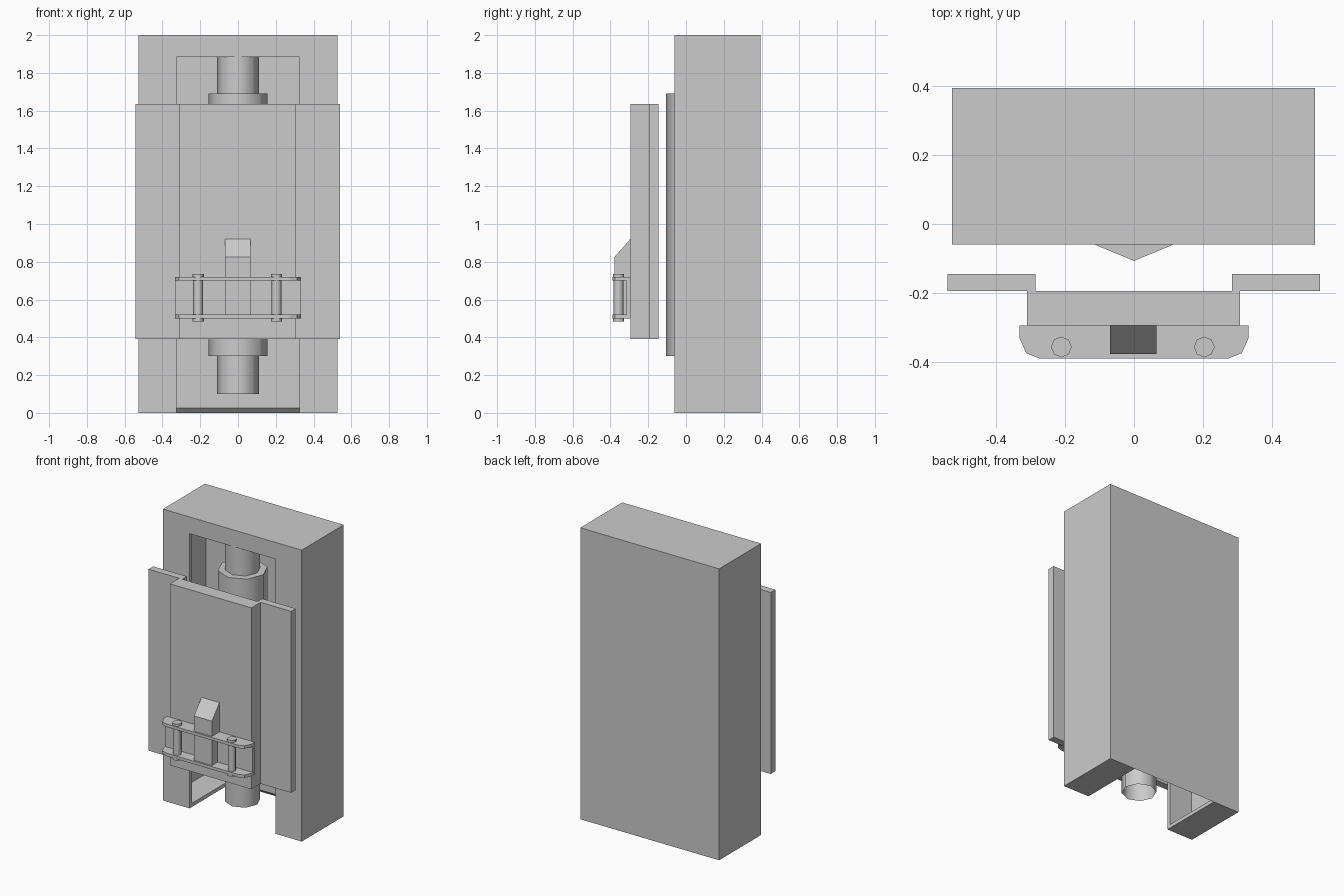
import bpy
import bmesh
from math import radians
from mathutils import Vector

if "Cube" in bpy.data.objects:
    bpy.data.objects.remove(bpy.data.objects["Cube"])

grey = bpy.data.materials.new("plain_grey")
grey.use_nodes = True
grey.diffuse_color = (0.6, 0.6, 0.6, 1)
grey.node_tree.nodes["Principled BSDF"].inputs["Base Color"].default_value = (0.6, 0.6, 0.6, 1)


def finish(name, bm):
    bmesh.ops.recalc_face_normals(bm, faces=bm.faces)
    mesh = bpy.data.meshes.new(name)
    bm.to_mesh(mesh)
    bm.free()
    mesh.materials.append(grey)
    obj = bpy.data.objects.new(name, mesh)
    bpy.context.collection.objects.link(obj)
    return obj


def prism(name, points, axis, lo, hi):
    """Extrude a 2D outline along x (outline in y, z) or z (outline in x, y)."""
    bm = bmesh.new()
    if axis == "x":
        verts = [bm.verts.new((lo, a, b)) for a, b in points]
        step = Vector((hi - lo, 0, 0))
    else:
        verts = [bm.verts.new((a, b, lo)) for a, b in points]
        step = Vector((0, 0, hi - lo))
    face = bm.faces.new(verts)
    top = bmesh.ops.extrude_face_region(bm, geom=[face], use_keep_orig=True)
    moved = [g for g in top["geom"] if isinstance(g, bmesh.types.BMVert)]
    bmesh.ops.translate(bm, verts=moved, vec=step)
    return finish(name, bm)


def box(name, x, y, z):
    outline = [(x[0], y[0]), (x[1], y[0]), (x[1], y[1]), (x[0], y[1])]
    return prism(name, outline, "z", *z)


def octagon_bar(name, x, y, radius, z, caps=True):
    bm = bmesh.new()
    bmesh.ops.create_cone(bm, cap_ends=caps, segments=8, radius1=radius,
                          radius2=radius, depth=z[1] - z[0])
    bmesh.ops.translate(bm, verts=bm.verts, vec=(x, y, (z[0] + z[1]) / 2))
    obj = finish(name, bm)
    bpy.ops.object.select_all(action="DESELECT")
    obj.select_set(True)
    bpy.context.view_layer.objects.active = obj
    bpy.ops.object.shade_smooth_by_angle(angle=radians(50))
    return obj


def cut(target, cutter):
    cutter.hide_render = True
    mod = target.modifiers.new("cut", "BOOLEAN")
    mod.operation = "DIFFERENCE"
    mod.solver = "EXACT"
    mod.object = cutter
    bpy.context.view_layer.objects.active = target
    bpy.ops.object.modifier_apply(modifier=mod.name)
    bpy.data.objects.remove(cutter)


# Hollow housing, open at the front and bottom, with a bevelled rear lower edge
wall = 0.025
housing = box("housing", (-0.528, 0.526), (-0.06, 0.395), (0, 2))
cut(housing, box("hollow", (-0.528 + wall, 0.526 - wall),
                 (-0.06 + wall, 0.395 - wall), (wall, 2 - wall)))
cut(housing, prism("opening", [(-0.1, -0.1), (0.495, -0.1), (0.368, 0.027),
                               (0.3, 1.885), (-0.1, 1.885)], "x", -0.326, 0.325))

# Piston rod and its wider sleeve
octagon_bar("rod", 0, 0.05, 0.11, (0.1, 1.89), caps=False)
octagon_bar("sleeve", 0, 0.05, 0.157, (0.3, 1.69))

# Sliding carriage: raised centre plate with a flange on each side
plate_z = (0.39, 1.635)
box("carriage_plate", (-0.31, 0.308), (-0.295, -0.195), plate_z)
box("right_flange", (-0.542, -0.286), (-0.195, -0.145), plate_z)
box("left_flange", (0.284, 0.54), (-0.195, -0.145), plate_z)

# Bracket: back strip with two corner-cut shelves
half = [(0.333, -0.295), (0.333, -0.33), (0.313, -0.375), (0.275, -0.39)]
shelf = half + [(-x, y) for x, y in reversed(half)]
prism("lower_shelf", shelf, "z", 0.5, 0.52)
prism("upper_shelf", shelf, "z", 0.7, 0.72)
box("bracket_back", (-0.33, 0.33), (-0.315, -0.295), (0.52, 0.7))

# Bracket pins with heads
for side, x in (("right", -0.211), ("left", 0.204)):
    octagon_bar(side + "_pin", x, -0.357, 0.026, (0.49, 0.73))
    octagon_bar(side + "_pin_top", x, -0.357, 0.03, (0.72, 0.735))
    octagon_bar(side + "_pin_bottom", x, -0.357, 0.03, (0.485, 0.5))

# Sloped latch block through the bracket
prism("latch", [(-0.295, 0.51), (-0.378, 0.51), (-0.378, 0.825), (-0.295, 0.92)],
      "x", -0.07, 0.066)
